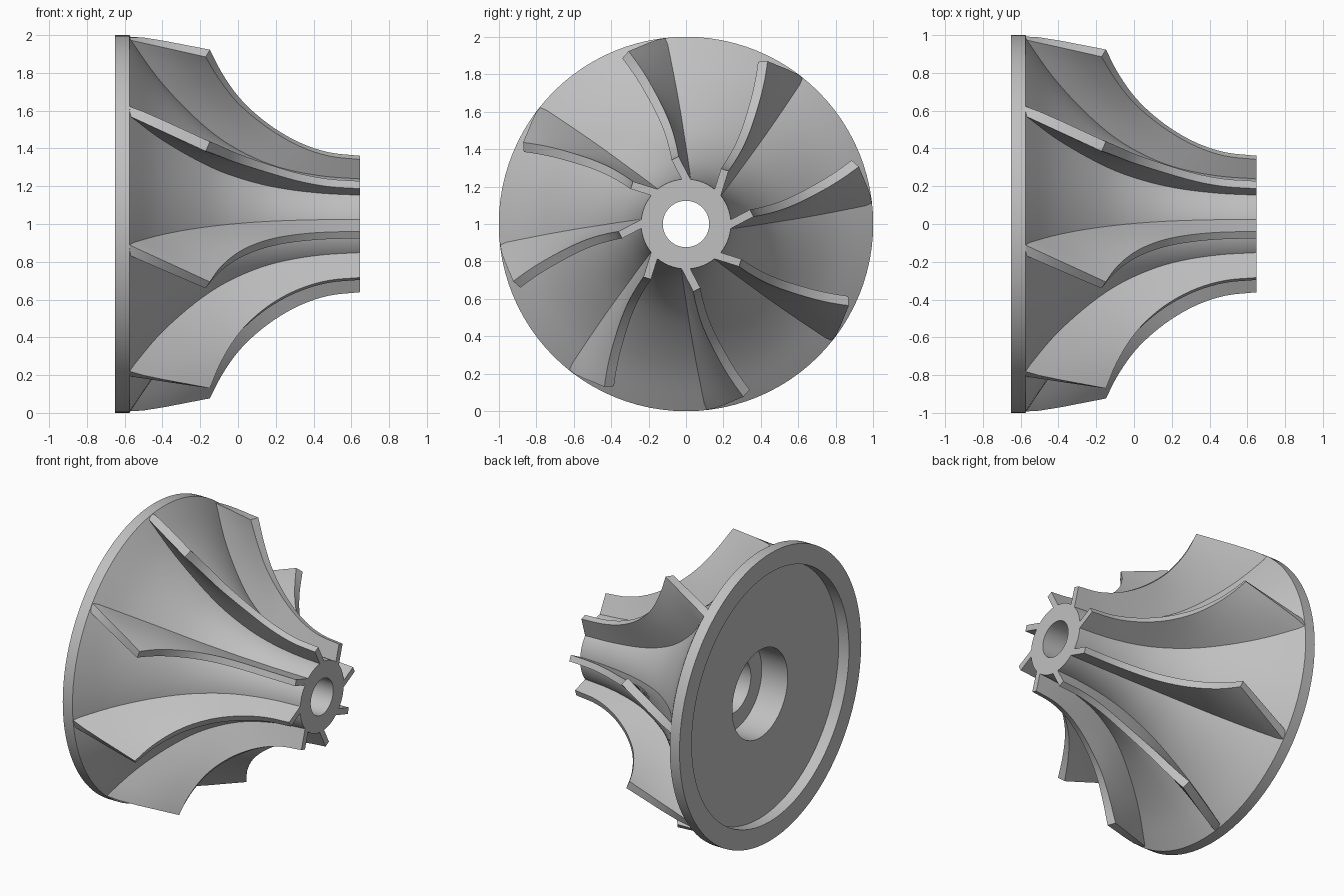
import bpy, bmesh, math
from mathutils import Vector

if "Cube" in bpy.data.objects:
    bpy.data.objects.remove(bpy.data.objects["Cube"])

BLADES = 8
STEPS = 4                      # curve samples per control span
THICK_FRONT, THICK_RIM = 0.042, 0.056

metal = bpy.data.materials.new("grey metal")
metal.diffuse_color = (0.53, 0.53, 0.53, 1)
metal.use_nodes = True
metal.node_tree.nodes["Principled BSDF"].inputs["Base Color"].default_value = metal.diffuse_color

# Control points: (x along axis, radius, angle in degrees)
ROOT = [(.647, .24, 0), (.45, .255, .3), (.25, .293, 1.2), (.08, .355, 2.5),
        (-.1, .46, 4.1), (-.27, .61, 5.5), (-.43, .79, 6.8), (-.575, 1.0, 8.0)]
TIP = [(.647, .356, 9.4), (.48, .375, 9.4), (.33, .426, 9.8), (.19, .507, 10.8),
       (.07, .605, 12.7), (-.02, .705, 14.8), (-.1, .832, 17.2), (-.16, .96, 19.7)]


def smooth_curve(points):
    """Catmull-Rom curve through the control points."""
    p = [Vector(v) for v in points]
    p = [2 * p[0] - p[1]] + p + [2 * p[-1] - p[-2]]
    out = []
    for i in range(1, len(p) - 2):
        a, b, c, d = p[i - 1:i + 3]
        for k in range(STEPS):
            t = k / STEPS
            out.append(.5 * (2 * b + (c - a) * t + (2 * a - 5 * b + 4 * c - d) * t ** 2
                             + (3 * b - a - 3 * c + d) * t ** 3))
    return out + [p[-2]]


def polar(x, r, deg):
    a = math.radians(deg)
    return Vector((x, r * math.cos(a), r * math.sin(a)))


def finish(bm, name):
    bmesh.ops.recalc_face_normals(bm, faces=bm.faces)
    me = bpy.data.meshes.new(name)
    bm.to_mesh(me)
    bm.free()
    me.materials.append(metal)
    me.shade_smooth()
    me.set_sharp_from_angle(angle=math.radians(35))
    ob = bpy.data.objects.new(name, me)
    ob.location.z = 1          # wheel axis height
    bpy.context.collection.objects.link(ob)
    return ob


root, tip = smooth_curve(ROOT), smooth_curve(TIP)

# Hub: lathed closed profile with flared face, rim, back recess and stepped bore
profile = [(p.x, p.y) for p in root]
profile += [(-.65, 1.0), (-.65, .865), (-.57, .865), (-.57, .305), (-.37, .305),
            (-.37, .185), (.1, .185), (.1, .124), (.647, .124)]
SEG = 96
bm = bmesh.new()
rings = [[bm.verts.new(polar(x, r, 360 * s / SEG)) for s in range(SEG)] for x, r in profile]
for i, ring in enumerate(rings):
    nxt = rings[(i + 1) % len(rings)]
    for s in range(SEG):
        q = (s + 1) % SEG
        bm.faces.new((ring[s], ring[q], nxt[q], nxt[s]))
finish(bm, "hub")

# Blade: ruled surface between root and tip curves, thickened both ways
lo = [polar(*p) for p in root]
hi = [polar(*p) for p in tip]
SPAN = [-.1, .15, .43, .72, 1.0]     # starts slightly inside the hub
grid = [[a + (b - a) * s for s in SPAN] for a, b in zip(lo, hi)]
rows, cols = len(grid), len(SPAN)


def offset_point(i, j, side):
    along = grid[min(i + 1, rows - 1)][j] - grid[max(i - 1, 0)][j]
    n = along.cross(hi[i] - lo[i])
    if i == 0:
        n.x = 0                       # keep the front end flush with the hub
    thick = THICK_FRONT + (THICK_RIM - THICK_FRONT) * (i / (rows - 1)) ** 2
    v = grid[i][j] + n.normalized() * side * thick / 2
    r = math.hypot(v.y, v.z)
    if r > .998:                      # trim to the rim diameter
        v.y, v.z = v.y * .998 / r, v.z * .998 / r
    return v


bm = bmesh.new()
A, B = [[[bm.verts.new(offset_point(i, j, side)) for j in range(cols)]
         for i in range(rows)] for side in (-1, 1)]
for g in (A, B):
    for i in range(rows - 1):
        for j in range(cols - 1):
            bm.faces.new((g[i][j], g[i + 1][j], g[i + 1][j + 1], g[i][j + 1]))
border = ([(i, 0) for i in range(rows)] + [(rows - 1, j) for j in range(1, cols)]
          + [(i, cols - 1) for i in range(rows - 2, -1, -1)]
          + [(0, j) for j in range(cols - 2, 0, -1)])
for (i, j), (k, l) in zip(border, border[1:] + border[:1]):
    bm.faces.new((A[i][j], A[k][l], B[k][l], B[i][j]))
blade = finish(bm, "blade_1")

# Repeat the blade around the axis
for k in range(1, BLADES):
    ob = bpy.data.objects.new(f"blade_{k + 1}", blade.data)
    ob.location = blade.location
    ob.rotation_euler.x = math.tau * k / BLADES
    bpy.context.collection.objects.link(ob)
